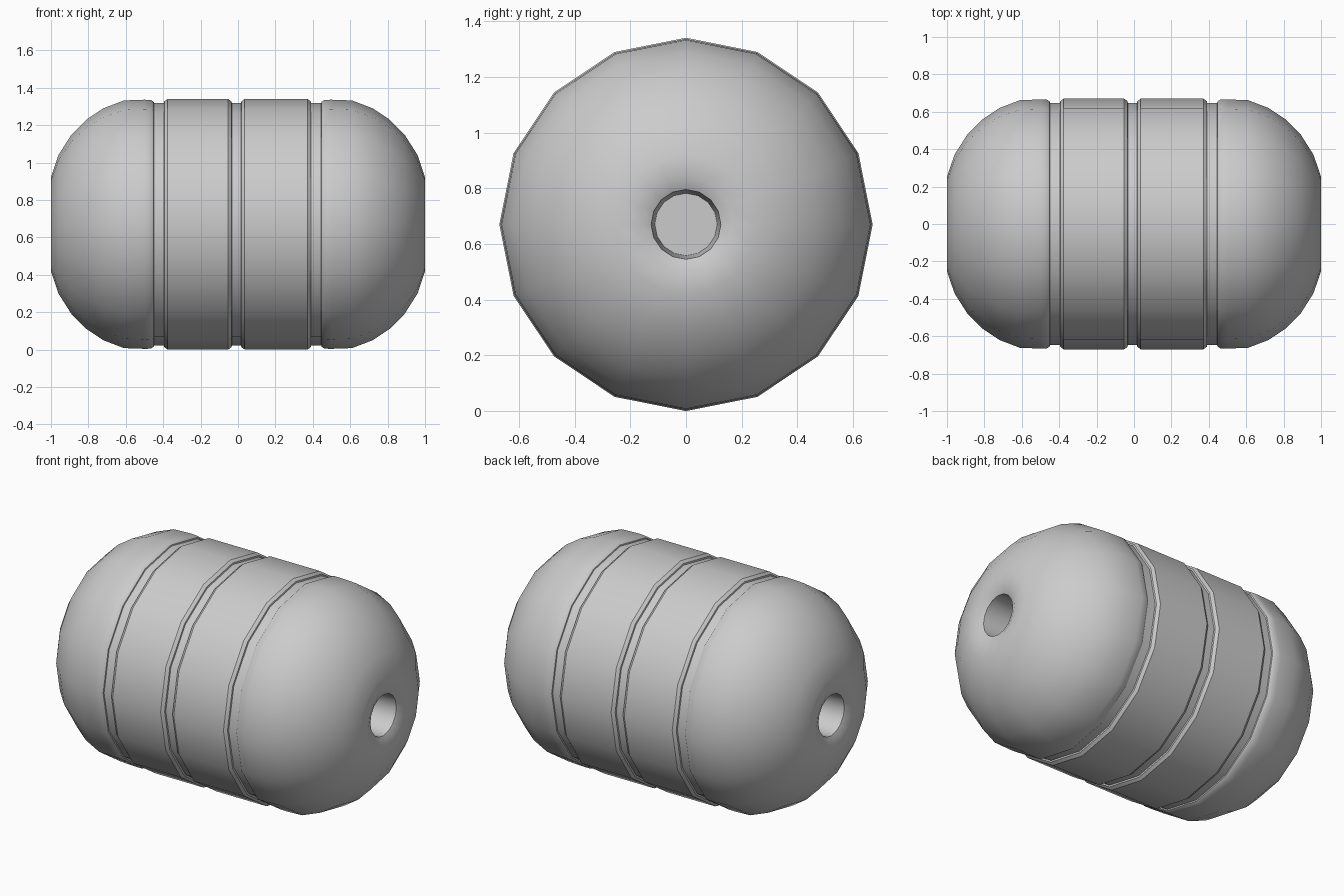
import bpy, bmesh, math

if "Cube" in bpy.data.objects:
    bpy.data.objects.remove(bpy.data.objects["Cube"])

SIDES = 16
AXIS_Z = 0.67


def lathe(name, profile, closed=False):
    """Spin (x, radius) points around the horizontal x axis."""
    bm = bmesh.new()
    rings = []
    for x, r in profile:
        if r == 0:
            rings.append([bm.verts.new((x, 0, AXIS_Z))] * SIDES)
        else:
            rings.append([bm.verts.new((x, r * math.cos(2 * math.pi * i / SIDES),
                                        AXIS_Z + r * math.sin(2 * math.pi * i / SIDES)))
                          for i in range(SIDES)])
    for a, b in zip(rings, rings[1:]):
        for i in range(SIDES):
            j = (i + 1) % SIDES
            corners = list(dict.fromkeys((a[i], a[j], b[j], b[i])))
            bm.faces.new(corners)
    bmesh.ops.recalc_face_normals(bm, faces=bm.faces)
    mesh = bpy.data.meshes.new(name)
    bm.to_mesh(mesh)
    bm.free()
    obj = bpy.data.objects.new(name, mesh)
    bpy.context.collection.objects.link(obj)
    bpy.ops.object.select_all(action='DESELECT')
    obj.select_set(True)
    bpy.context.view_layer.objects.active = obj
    bpy.ops.object.shade_smooth_by_angle(angle=math.radians(32))
    return obj


# Profile of one domed end with its chamfered, recessed socket (+x side)
dome = [(0.445, 0.648), (0.447, 0.655), (0.462, 0.665), (0.50, 0.666), (0.61, 0.662),
        (0.72, 0.620), (0.81, 0.560), (0.89, 0.480), (0.96, 0.370), (1.0, 0.252),
        (1.0, 0.168), (0.98, 0.125), (0.75, 0.112), (0.75, 0)]


def band(x0, x1):
    """Raised belt with softened edges."""
    return [(x0, 0.648), (x0 + 0.002, 0.657), (x0 + 0.02, 0.67),
            (x1 - 0.02, 0.67), (x1 - 0.002, 0.657), (x1, 0.648)]


# Whole shell: left end, grooves and two belts, right end
left = [(-x - 0.004, r) if x < 0.5 else (-x, r) for x, r in reversed(dome)]
lathe("barrel_shell", left + band(-0.396, -0.033) + band(0.016, 0.391) + dome)
